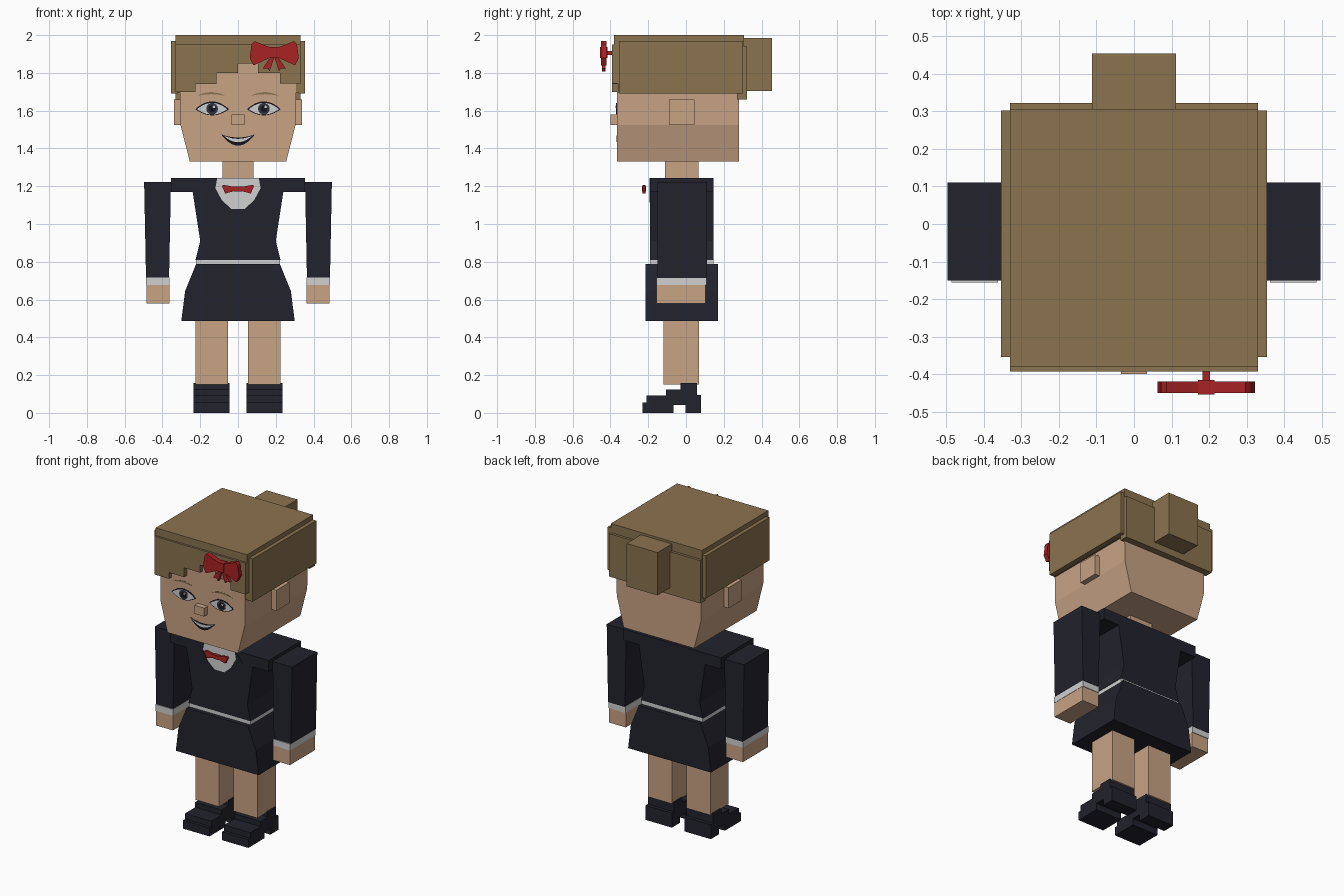
import bpy
import bmesh
import math

cube = bpy.data.objects.get("Cube")
if cube:
    bpy.data.objects.remove(cube, do_unlink=True)


def material(name, red, green, blue):
    """Flat material from 0-255 display values, stored as linear."""
    linear = [((c / 255 + 0.055) / 1.055) ** 2.4 for c in (red, green, blue)]
    mat = bpy.data.materials.new(name)
    mat.use_nodes = True
    mat.diffuse_color = (*linear, 1)
    mat.node_tree.nodes["Principled BSDF"].inputs["Base Color"].default_value = (*linear, 1)
    return mat


skin = material("skin", 200, 163, 133)
brown = material("hair brown", 139, 115, 80)
navy = material("navy cloth", 34, 34, 45)
white = material("off white", 208, 208, 208)
red = material("ribbon red", 168, 34, 36)
black = material("face black", 22, 20, 28)
iris_color = material("iris slate", 52, 52, 64)


def prism(name, outline, front, back, mat):
    """Extrude an outline of (x, z) points from y = front to y = back."""
    bm = bmesh.new()
    near = [bm.verts.new((x, front, z)) for x, z in outline]
    far = [bm.verts.new((x, back, z)) for x, z in outline]
    bm.faces.new(near)
    bm.faces.new(far[::-1])
    for i in range(len(outline)):
        j = (i + 1) % len(outline)
        bm.faces.new((near[j], near[i], far[i], far[j]))
    bmesh.ops.recalc_face_normals(bm, faces=bm.faces)
    mesh = bpy.data.meshes.new(name)
    bm.to_mesh(mesh)
    bm.free()
    mesh.materials.append(mat)
    obj = bpy.data.objects.new(name, mesh)
    bpy.context.collection.objects.link(obj)
    return obj


def box(name, left, right, front, back, bottom, top, mat):
    corners = [(left, bottom), (right, bottom), (right, top), (left, top)]
    return prism(name, corners, front, back, mat)


def symmetric(half):
    """Complete a right-hand outline with its mirror image."""
    return half + [(-x, z) for x, z in reversed(half)]


def flip(outline, side, cx=0, cz=0):
    return [(cx + side * x, cz + z) for x, z in outline]


def crescent(cx, z, half, upper, lower, steps=12):
    """Outline between two parabolas that share their end points."""
    ts = [2 * i / steps - 1 for i in range(steps + 1)]
    top = [(cx + half * t, z + upper * (1 - t * t)) for t in ts]
    low = [(cx + half * t, z + lower * (1 - t * t)) for t in ts[1:-1]]
    return top + low[::-1]


def disc(cx, z, radius, sides=16):
    angles = [math.tau * i / sides for i in range(sides)]
    return [(cx + radius * math.cos(a), z + radius * math.sin(a)) for a in angles]


FACE = -0.365


def decal(name, outline, layer, mat, surface=FACE):
    """Thin plate lying on a front surface; higher layers sit further out."""
    prism(name, outline, surface - 0.0015 * layer, surface + 0.001, mat)


# Head, nose and neck
prism("head", symmetric([(0.255, 1.33), (0.305, 1.525), (0.31, 1.9)]), FACE, 0.28, skin)
box("nose", -0.035, 0.035, -0.4, FACE, 1.525, 1.58, skin)
box("neck", -0.083, 0.083, -0.11, 0.065, 1.23, 1.34, skin)

# Hair: core, cap, back, bun and a stepped fringe
box("hair_core", -0.33, 0.33, -0.36, 0.306, 1.695, 1.98, brown)
box("hair_cap", -0.33, 0.33, -0.38, 0.306, 1.87, 2, brown)
box("hair_back", -0.33, 0.33, 0.27, 0.323, 1.66, 1.94, brown)
box("hair_bun", -0.112, 0.112, 0.3, 0.455, 1.705, 1.985, brown)
fringe = [(-0.33, 1.95)]
edge = -0.33
for end, height in ((-0.225, 1.7), (-0.115, 1.74), (0, 1.8), (0.107, 1.85),
                    (0.222, 1.8), (0.33, 1.745)):
    fringe += [(edge, height), (end, height)]
    edge = end
prism("hair_fringe", fringe + [(0.33, 1.95)], -0.393, -0.36, brown)

# Mouth
decal("mouth", crescent(0, 1.475, 0.09, -0.017, -0.06), 1, black)
decal("teeth", crescent(0, 1.469, 0.078, -0.018, -0.036), 2, white)

# Torso, belt and skirt
prism("jacket", symmetric([(0.225, 0.81), (0.2, 0.91), (0.24, 1.17),
                           (0.355, 1.17), (0.355, 1.243)]), -0.19, 0.145, navy)
box("belt", -0.222, 0.222, -0.19, 0.145, 0.78, 0.812, white)
prism("skirt", symmetric([(0.3, 0.487), (0.28, 0.645), (0.222, 0.787)]), -0.215, 0.17, navy)

# Shirt front and floating bow tie
shirt = [(0.035, 1.08), (0.085, 1.125), (0.12, 1.19), (0.11, 1.243)]
decal("shirt_front", symmetric(shirt), 1, white, -0.19)
box("tie_knot", -0.02, 0.02, -0.232, -0.212, 1.172, 1.198, red)

# Hair bow centre and pin
BOW_X, BOW_Z = 0.192, 1.908
box("bow_knot", BOW_X - 0.022, BOW_X + 0.022, -0.455, -0.416, 1.878, 1.938, red)
box("bow_pin", BOW_X - 0.01, BOW_X + 0.01, -0.42, -0.385, 1.895, 1.915, red)

wing = [(0.015, 0.025), (0.105, 0.06), (0.12, 0.045), (0.13, -0.03), (0.11, -0.068), (0.015, -0.025)]
tail = [(0, -0.025), (0.02, -0.025), (0.062, -0.085), (0.035, -0.085), (0.025, -0.1)]
tie_wing = [(0.01, 0.008), (0.075, 0.02), (0.085, 0.015), (0.068, -0.026), (0.01, -0.01)]
lapel = [(0.11, 1.243), (0.165, 1.18), (0.085, 1.115), (0.12, 1.19)]
sleeve = [(0.365, 0.715), (0.487, 0.715), (0.497, 1.222), (0.355, 1.222)]
# Shoe blocks as front, back, bottom, top
shoe_blocks = {
    "sole": (-0.23, -0.065, 0, 0.055),
    "toe": (-0.21, 0.005, 0.042, 0.092),
    "instep": (-0.105, 0.04, 0.085, 0.125),
    "ankle": (-0.03, 0.058, 0.09, 0.157),
    "heel": (-0.002, 0.08, 0, 0.095),
}

for side, label in ((1, "left"), (-1, "right")):
    def side_box(name, inner, outer, *rest):
        box(f"{label}_{name}", side * inner, side * outer, *rest)

    # Ears and side hair
    side_box("ear", 0.3, 0.34, -0.09, 0.045, 1.525, 1.66, skin)
    side_box("hair_side", 0.32, 0.355, -0.355, 0.302, 1.69, 1.97, brown)

    # Eyes and brows
    eye_x = side * 0.137
    decal(f"{label}_eye_rim", crescent(eye_x, 1.608, 0.089, 0.041, -0.033), 1, black)
    decal(f"{label}_eye_white", crescent(eye_x, 1.608, 0.08, 0.033, -0.029), 2, white)
    decal(f"{label}_iris", disc(eye_x, 1.61, 0.031), 3, iris_color)
    decal(f"{label}_pupil", disc(eye_x, 1.61, 0.019), 4, black)
    decal(f"{label}_glint", disc(eye_x + 0.009, 1.62, 0.007, 8), 5, white)
    decal(f"{label}_brow", crescent(side * 0.142, 1.678, 0.075, 0.02, 0.009), 1, brown)

    # Arms
    prism(f"{label}_sleeve", flip(sleeve, side), -0.15, 0.11, navy)
    side_box("cuff", 0.363, 0.487, -0.156, 0.108, 0.676, 0.718, white)
    side_box("hand", 0.363, 0.485, -0.155, 0.104, 0.58, 0.676, skin)

    # Legs and stepped shoes
    side_box("leg", 0.053, 0.225, -0.12, 0.07, 0.15, 0.5, skin)
    for part, extent in shoe_blocks.items():
        side_box(f"shoe_{part}", 0.046, 0.236, *extent, navy)

    # Lapels, tie and hair bow
    decal(f"{label}_lapel", flip(lapel, side), 2, navy, -0.19)
    prism(f"{label}_tie_wing", flip(tie_wing, side, 0, 1.187), -0.23, -0.215, red)
    prism(f"{label}_bow_wing", flip(wing, side, BOW_X, BOW_Z), -0.45, -0.42, red)
    prism(f"{label}_bow_tail", flip(tail, side, BOW_X, BOW_Z), -0.445, -0.425, red)
